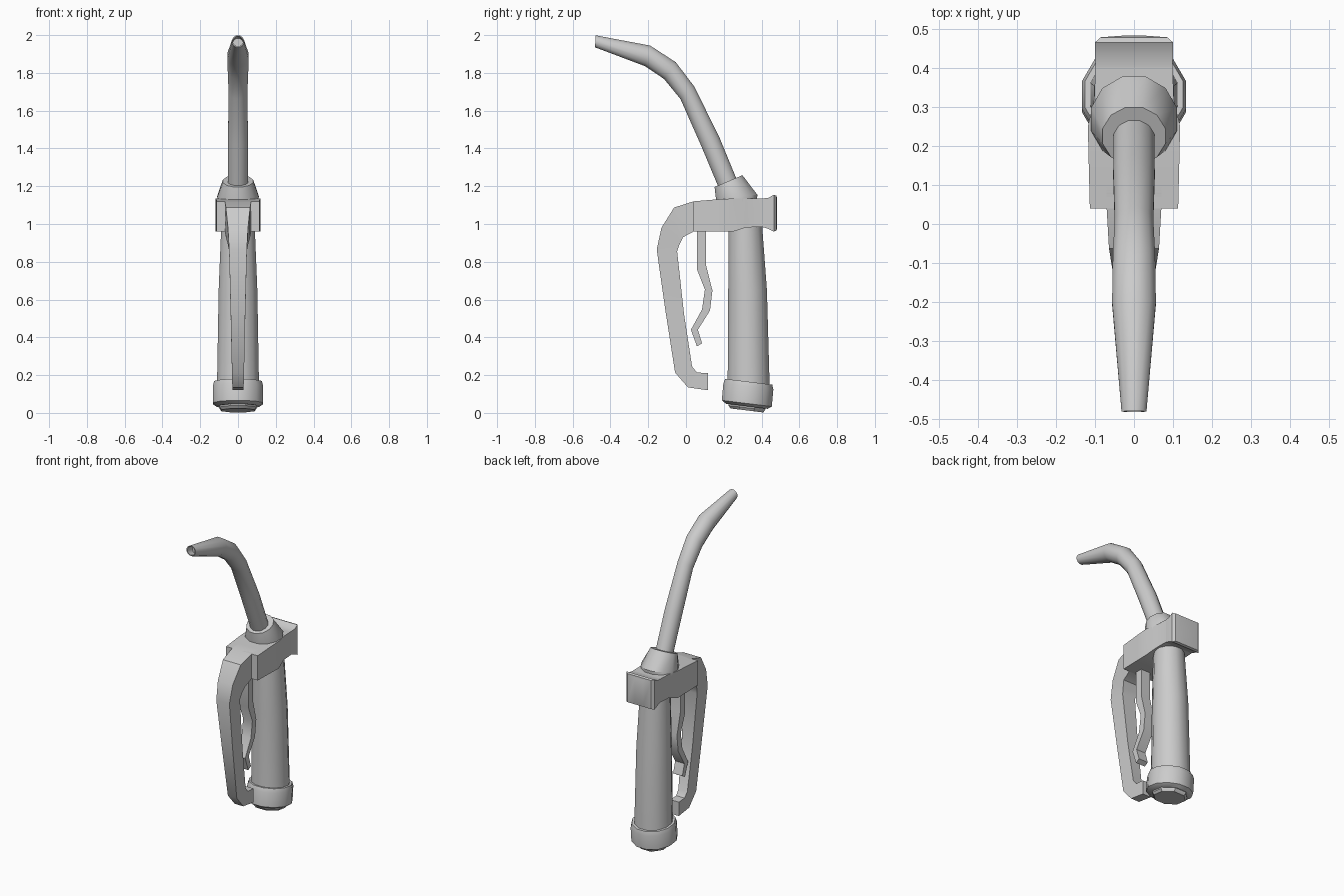
import bpy, bmesh
from math import sin, cos, pi, radians


def loft(name, rings, angle=35):
    """Skin a list of equal-length point rings and cap both ends."""
    bm = bmesh.new()
    vs = [[bm.verts.new(p) for p in r] for r in rings]
    n = len(rings[0])
    for a, b in zip(vs, vs[1:]):
        for i in range(n):
            j = (i + 1) % n
            bm.faces.new((a[i], a[j], b[j], b[i]))
    bm.faces.new(vs[0][::-1])
    bm.faces.new(vs[-1])
    bmesh.ops.recalc_face_normals(bm, faces=bm.faces)
    me = bpy.data.meshes.new(name)
    bm.to_mesh(me)
    bm.free()
    ob = bpy.data.objects.new(name, me)
    bpy.context.collection.objects.link(ob)
    bpy.ops.object.select_all(action='DESELECT')
    ob.select_set(True)
    bpy.context.view_layer.objects.active = ob
    bpy.ops.object.shade_smooth_by_angle(angle=radians(angle))
    return ob


def circle(y, z, r, tilt=0, n=12):
    """Ring whose axis leans by tilt degrees from +z towards +y."""
    a = radians(tilt)
    pts = []
    for i in range(n):
        t = 2 * pi * (i + 0.5) / n
        s = r * sin(t)
        pts.append((r * cos(t), y + s * cos(a), z - s * sin(a)))
    return pts


def strip(outer, inner, w):
    """Rectangular section spanning an outer and inner (y, z) point."""
    return [(-w, *outer), (w, *outer), (w, *inner), (-w, *inner)]


def block(y, z0, z1, w):
    return [(-w, y, z0), (w, y, z0), (w, y, z1), (-w, y, z1)]


# Bent spout with a hollow tip
spout = [(0.26, 1.12, 0.054, -24), (0.127, 1.44, 0.055, -23),
         (0.007, 1.695, 0.051, -42), (-0.085, 1.812, 0.056, -55),
         (-0.203, 1.89, 0.058, -76), (-0.48, 1.967, 0.033, -88),
         (-0.48, 1.967, 0.027, -88), (-0.43, 1.957, 0.027, -86)]
loft("spout", [circle(*s) for s in spout], 50)

# Collar where the spout meets the head
loft("spout_collar", [circle(0.27, 1.09, 0.108), circle(0.268, 1.145, 0.114, -5),
                      circle(0.225, 1.227, 0.083, -23)])

# Head body
loft("head", [block(0.04, 0.96, 1.12, 0.113), block(0.16, 0.96, 1.13, 0.116),
              block(0.25, 0.96, 1.135, 0.118), block(0.32, 0.982, 1.135, 0.102),
              block(0.42, 0.985, 1.135, 0.098)])

# Flared block on the back of the head
loft("head_back_block", [block(0.40, 0.985, 1.135, 0.098),
                         block(0.435, 0.975, 1.138, 0.1),
                         block(0.465, 0.96, 1.155, 0.1),
                         block(0.478, 0.965, 1.15, 0.085),
                         block(0.482, 0.975, 1.14, 0.03)])

# Grip tube
loft("grip", [circle(0.33, 0.12, 0.117), circle(0.331, 0.2, 0.114),
              circle(0.326, 0.65, 0.106), circle(0.315, 0.98, 0.092),
              circle(0.315, 1.03, 0.09)])

# Slightly tilted base ring and end plug
loft("base_ring", [circle(0.322, 0.035, 0.115, 7), circle(0.322, 0.05, 0.138, 7),
                   circle(0.33, 0.14, 0.138, 7), circle(0.332, 0.165, 0.130, 7)])
loft("end_plug", [circle(0.322, 0.013, 0.095, 7, 8), circle(0.322, 0.027, 0.106, 7, 8),
                  circle(0.325, 0.06, 0.106, 7, 8)])

# Hand guard: (outer), (inner), half width
guard = [((0.10, 1.125), (0.10, 0.965), 0.07), ((0.04, 1.12), (0.04, 0.96), 0.07),
         ((-0.063, 1.087), (-0.016, 0.93), 0.064), ((-0.13, 0.98), (-0.035, 0.89), 0.053),
         ((-0.155, 0.865), (-0.047, 0.855), 0.047), ((-0.11, 0.548), (-0.01, 0.52), 0.039),
         ((-0.058, 0.214), (0.032, 0.246), 0.032), ((0.01, 0.135), (0.058, 0.214), 0.03),
         ((0.116, 0.12), (0.116, 0.21), 0.03)]
loft("hand_guard", [strip(*g) for g in guard])

# Trigger lever
trigger = [((0.058, 1.0), (0.105, 1.0)), ((0.058, 0.76), (0.105, 0.786)),
           ((0.1, 0.653), (0.14, 0.648)), ((0.085, 0.548), (0.127, 0.542)),
           ((0.026, 0.44), (0.063, 0.44)), ((0.058, 0.352), (0.085, 0.368))]
loft("trigger", [strip(o, i, 0.033) for o, i in trigger])
